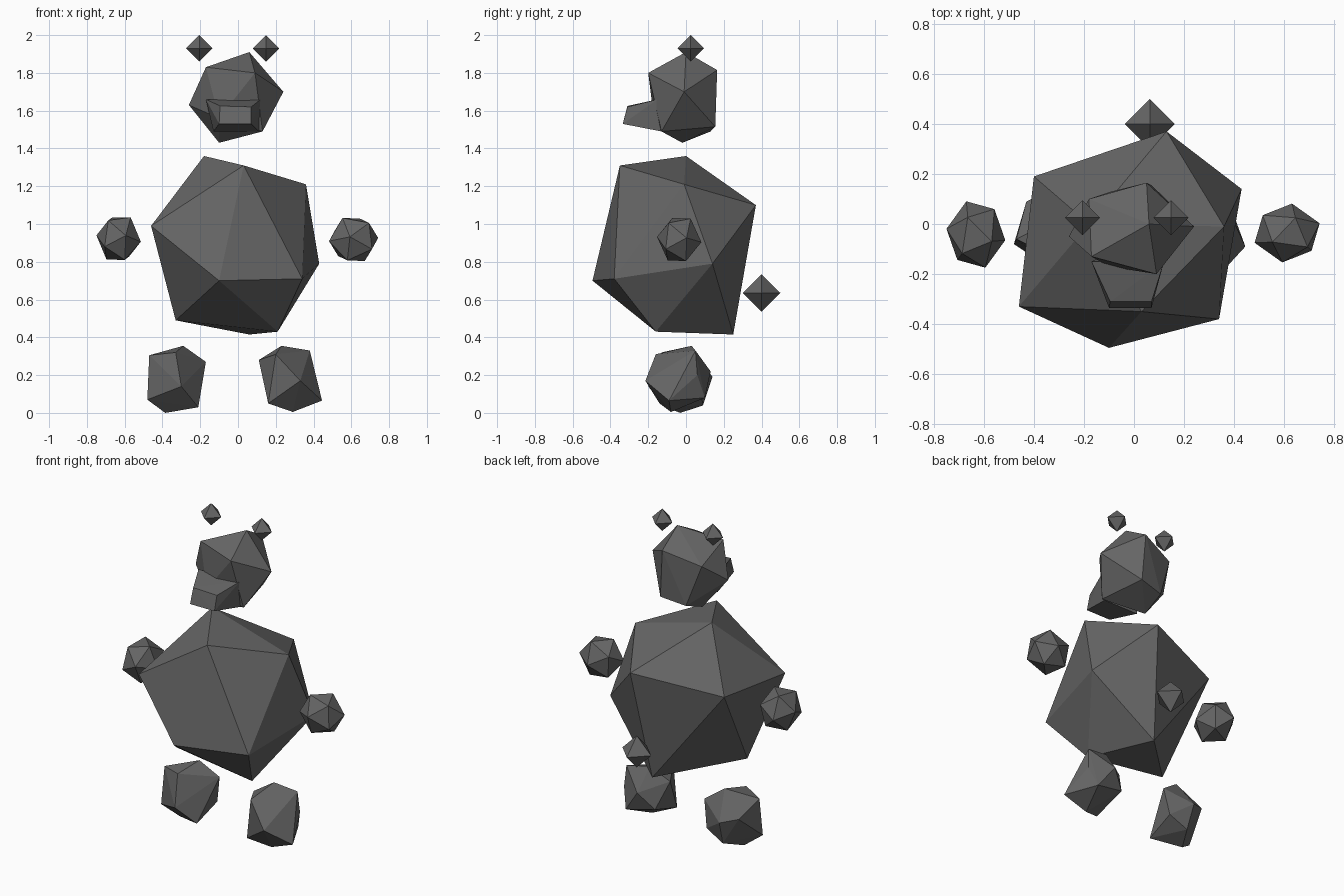
import bpy, bmesh
from mathutils import Vector, Euler

if "Cube" in bpy.data.objects:
    bpy.data.objects.remove(bpy.data.objects["Cube"])

stone = bpy.data.materials.new("dark grey stone")
stone.diffuse_color = (0.13, 0.13, 0.13, 1)
stone.use_nodes = True
stone.node_tree.nodes["Principled BSDF"].inputs["Base Color"].default_value = stone.diffuse_color


def hull(name, points):
    """Flat-faced stone wrapped around its corner points."""
    bm = bmesh.new()
    for p in points:
        bm.verts.new(p)
    res = bmesh.ops.convex_hull(bm, input=bm.verts[:])
    loose = [v for v in bm.verts if not v.link_faces]
    bmesh.ops.delete(bm, geom=loose, context='VERTS')
    bmesh.ops.recalc_face_normals(bm, faces=bm.faces[:])
    mesh = bpy.data.meshes.new(name)
    bm.to_mesh(mesh)
    bm.free()
    mesh.materials.append(stone)
    obj = bpy.data.objects.new(name, mesh)
    bpy.context.collection.objects.link(obj)
    return obj


def diamond(name, centre, r):
    """Eight-sided crystal aligned to the axes."""
    c = Vector(centre)
    axes = [Vector(a) for a in ((r, 0, 0), (0, r, 0), (0, 0, r))]
    hull(name, [c + s * a for a in axes for s in (1, -1)])


def pebble(name, centre, size, tilt):
    """Twenty-sided stone, tilted and fitted to an overall size."""
    bm = bmesh.new()
    bmesh.ops.create_icosphere(bm, subdivisions=1, radius=1)
    rot = Euler(tilt).to_matrix()
    pts = [rot @ v.co for v in bm.verts]
    bm.free()
    ext = [max(abs(p[i]) for p in pts) for i in range(3)]
    hull(name, [[centre[i] + p[i] / ext[i] * size[i] / 2 for i in range(3)]
                for p in pts])


# Body: large irregular twenty-sided stone
hull("body", [
    (-.18, 0, 1.36), (.03, -.35, 1.31), (.36, -.01, 1.21), (.13, .37, 1.10),
    (-.40, .19, 1.02), (-.46, -.33, .99), (.43, .14, .79), (.34, -.38, .71),
    (-.10, -.495, .70), (-.33, -.14, .49), (.21, -.16, .43), (.06, .25, .415)])

# Head
hull("head", [
    (.06, 0, 1.91), (-.17, -.13, 1.83), (.09, -.20, 1.80), (.05, .165, 1.815),
    (-.18, .10, 1.75), (.24, -.01, 1.70), (-.26, -.05, 1.63),
    (-.10, -.17, 1.56), (.13, -.13, 1.49), (.07, .155, 1.515),
    (-.09, .13, 1.49), (-.10, -.02, 1.43)])

# Snout: tapered block on the lower face
hull("snout", [
    (-.17, -.15, 1.66), (.12, -.15, 1.66), (-.13, -.13, 1.49), (.11, -.13, 1.49),
    (-.095, -.31, 1.625), (.07, -.31, 1.62), (-.10, -.335, 1.53), (.07, -.335, 1.53)])

# Ears and tail
diamond("left_ear", (-.205, .025, 1.93), .07)
diamond("right_ear", (.148, .025, 1.93), .07)
diamond("tail", (.063, .40, .635), .10)

# Hands
pebble("left_hand", (-.632, -.042, .923), (.235, .265, .225), (1.45, .2, .3))
pebble("right_hand", (.612, -.036, .918), (.26, .235, .228), (1.45, .5, -.2))

# Feet
hull("left_foot", [
    (-.29, .03, .355), (-.47, -.06, .305), (-.17, .06, .27), (-.33, -.13, .32),
    (-.30, -.20, .14), (-.48, -.08, .07), (-.21, -.11, .03), (-.385, -.03, 0),
    (-.20, .08, .10), (-.33, .14, .19), (-.43, .09, .22), (-.32, .09, .04)])
hull("right_foot", [
    (.23, .03, .355), (.38, .05, .33), (.11, 0, .28), (.20, -.16, .31),
    (.33, -.215, .17), (.445, -.09, .065), (.29, -.08, .005), (.16, -.14, .05),
    (.16, .08, .12), (.35, .10, .08), (.25, .13, .22), (.39, .06, .20)])
